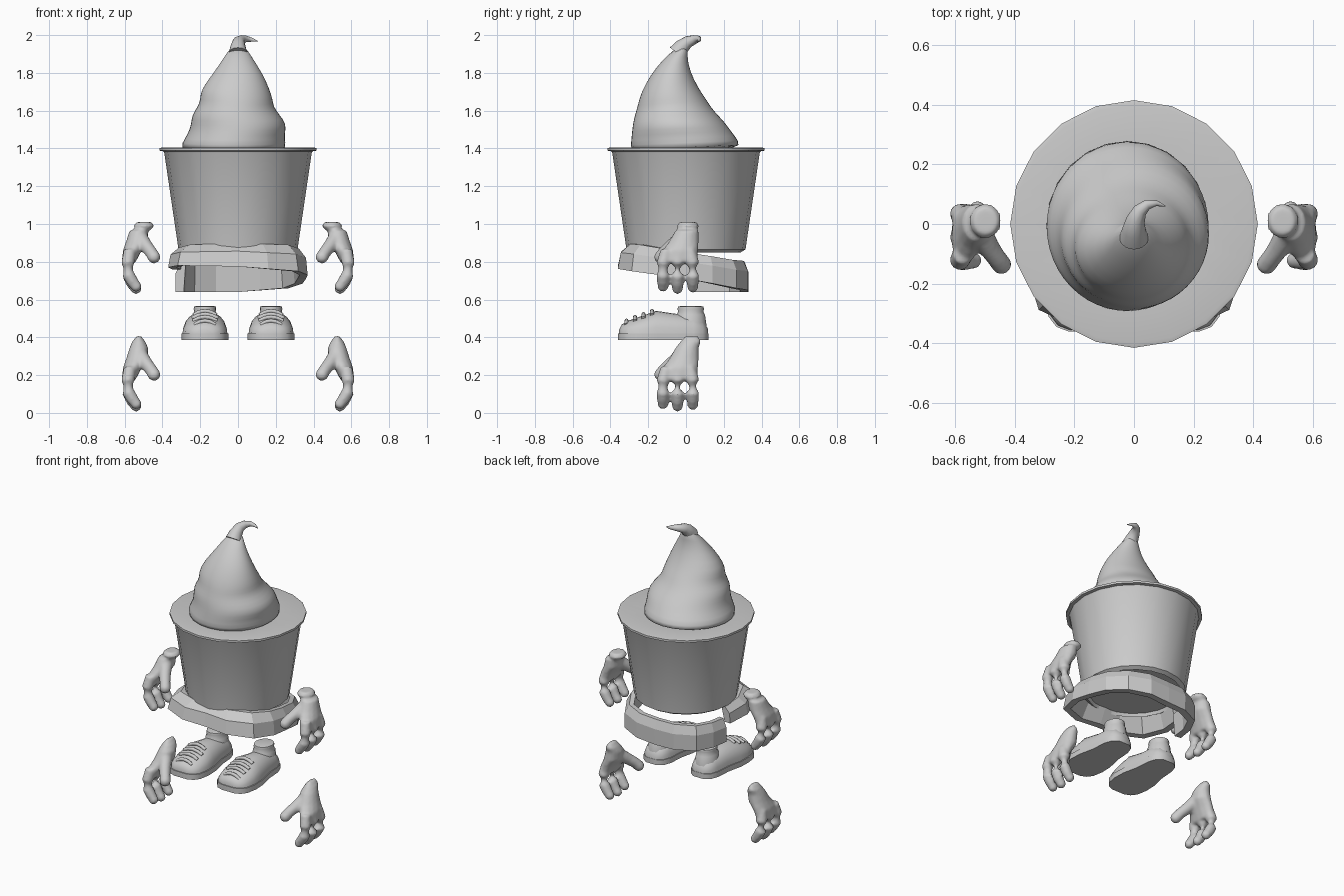
import bpy, bmesh
from math import sin, cos, pi, radians
from mathutils import Vector

cube = bpy.data.objects.get("Cube")
if cube:
    bpy.data.objects.remove(cube, do_unlink=True)

grey = bpy.data.materials.new("light_grey")
grey.use_nodes = True
grey.diffuse_color = (0.6, 0.6, 0.6, 1)
grey.node_tree.nodes["Principled BSDF"].inputs["Base Color"].default_value = (0.6, 0.6, 0.6, 1)


def finish(bm, name, angle=40):
    """Turn a bmesh into a shaded object; angle 0 keeps it faceted."""
    bmesh.ops.recalc_face_normals(bm, faces=bm.faces)
    mesh = bpy.data.meshes.new(name)
    bm.to_mesh(mesh)
    bm.free()
    mesh.materials.append(grey)
    obj = bpy.data.objects.new(name, mesh)
    bpy.context.collection.objects.link(obj)
    if angle:
        bpy.ops.object.select_all(action="DESELECT")
        obj.select_set(True)
        bpy.context.view_layer.objects.active = obj
        bpy.ops.object.shade_smooth_by_angle(angle=radians(angle))
    return obj


def loft(bm, rings, closed=True, caps=True):
    """Skin a list of point rings."""
    rows = [[bm.verts.new(p) for p in ring] for ring in rings]
    n = len(rows[0])
    for a, b in zip(rows, rows[1:]):
        for i in range(n if closed else n - 1):
            j = (i + 1) % n
            bm.faces.new((a[i], a[j], b[j], b[i]))
    if caps:
        bm.faces.new(rows[0])
        bm.faces.new(rows[-1])


def ellipse(x, y, z, rx, ry, n):
    return [(x + rx * cos(2 * pi * i / n), y + ry * sin(2 * pi * i / n), z) for i in range(n)]


def tube(bm, points, n=12):
    """Round tapering tube through (x, y, z, radius) points."""
    rings = []
    for k, p in enumerate(points):
        before, after = points[max(k - 1, 0)], points[min(k + 1, len(points) - 1)]
        turn = (Vector(after[:3]) - Vector(before[:3])).to_track_quat("Z", "Y")
        rings.append([Vector(p[:3]) + turn @ Vector(q) for q in ellipse(0, 0, 0, p[3], p[3], n)])
    loft(bm, rings)


def ball(bm, centre, radius):
    made = bmesh.ops.create_icosphere(bm, subdivisions=2, radius=radius)
    bmesh.ops.translate(bm, verts=made["verts"], vec=centre)


# Tapered cup with a thin rim and a recessed base
bm = bmesh.new()
profile = [(0.28, 0.87), (0.29, 0.85), (0.315, 0.865), (0.39, 1.375), (0.395, 1.385),
           (0.415, 1.388), (0.415, 1.402), (0.40, 1.406), (0.22, 1.395)]
loft(bm, [ellipse(0, 0, z, r, r, 20) for r, z in profile])
finish(bm, "cup", 30)

# Soft swirl: each row gives height, front, back, right and left limits
bm = bmesh.new()
rows = [(1.38, -.30, .30, -.31, .27), (1.43, -.295, .28, -.30, .25), (1.48, -.29, .24, -.265, .25),
        (1.53, -.285, .205, -.25, .26), (1.58, -.275, .155, -.245, .22), (1.62, -.262, .125, -.215, .19),
        (1.66, -.252, .10, -.20, .185), (1.71, -.237, .065, -.20, .17), (1.8, -.19, .02, -.13, .13),
        (1.88, -.125, .005, -.075, .075), (1.94, -.06, .015, -.038, .04)]
rings = []
for z, front, back, right, left in rows:
    ring = ellipse((right + left) / 2, (front + back) / 2, z, (left - right) / 2, (back - front) / 2, 24)
    rings.append([(x, y, z + 0.012 * sin(2 * pi * i / 24)) for i, (x, y, z) in enumerate(ring)])
loft(bm, rings)
swirl = finish(bm, "swirl", 60)
swirl.modifiers.new("soften", "SUBSURF").levels = 1

# Curled tip of the swirl
bm = bmesh.new()
tube(bm, [(0, -.045, 1.905, .05), (0, -.02, 1.94, .04), (.005, .012, 1.965, .032),
          (.02, .045, 1.976, .024), (.045, .065, 1.98, .017), (.075, .07, 1.975, .01), (.105, .06, 1.967, .002)])
finish(bm, "swirl_tip", 60)

# Faceted collar: one spiral turn, angle, top radius, top height, foot radius, foot height
stations = [(175, .31, .86, .35, .76), (222, .35, .89, .43, .78), (270, .285, .90, .36, .775),
            (318, .36, .89, .43, .75), (360, .33, .85, .36, .71), (405, .35, .81, .38, .66),
            (450, .31, .80, .33, .64), (495, .35, .80, .37, .64), (532, .31, .79, .335, .64)]
dense = []
for a, b in zip(stations, stations[1:]):
    dense += [a, [(p + q) / 2 for p, q in zip(a, b)]]
dense.append(stations[-1])
bm = bmesh.new()
rings = []
for angle, top_r, top_z, foot_r, foot_z in dense:
    c, s = cos(radians(angle)), sin(radians(angle))
    mid_r, mid_z = foot_r * .65 + top_r * .35, foot_z * .35 + top_z * .65
    section = [(top_r - .03, top_z), (top_r, top_z), (mid_r + .008, mid_z), (foot_r, foot_z), (foot_r - .045, foot_z)]
    rings.append([(r * c, r * s, z) for r, z in section])
loft(bm, rings)
finish(bm, "collar", 0)


# Gloved hands: palm, three curled fingers and a thumb fused together
def hand(name, side, drop, cuffed):
    bm = bmesh.new()
    palm = [(.525, .005, .965, .05, .062), (.535, -.01, .91, .057, .078),
            (.56, -.03, .86, .05, .095), (.577, -.04, .80, .036, .10)]
    if cuffed:
        palm = [(.498, .01, 1.01, .04, .045), (.498, .01, .99, .055, .06), (.50, .01, .972, .042, .052)] + palm
    else:
        palm = [(.525, .03, 1.028, .012, .035), (.525, .025, 1.0, .035, .055)] + palm
    loft(bm, [ellipse(*p, 14) for p in palm])
    for y, low in ((-.122, .012), (-.045, 0), (.036, .008)):
        tube(bm, [(.572, y * .75 - .01, .86, .034), (.584, y, .79, .035), (.58, y, .73, .034),
                  (.56, y, .685 + low, .032), (.54, y, .658 + low, .028)])
        ball(bm, (.54, y, .658 + low), .03)
    tube(bm, [(.515, -.03, .92, .042), (.485, -.08, .88, .036), (.46, -.115, .85, .033), (.445, -.135, .825, .034)])
    ball(bm, (.445, -.135, .825), .035)
    for v in bm.verts:
        v.co.x *= side
        v.co.z -= drop
    obj = finish(bm, name, 60)
    fuse = obj.modifiers.new("fuse", "REMESH")
    fuse.mode, fuse.voxel_size, fuse.use_smooth_shade = "VOXEL", .009, True
    relax = obj.modifiers.new("relax", "SMOOTH")
    relax.factor, relax.iterations = .5, 4


# Laced shoes: flat sole, domed upper, ankle opening and lace bars
def shoe(label, side):
    cx = .175 * side
    outline = [(-.36, .045), (-.345, .085), (-.31, .112), (-.24, .125), (-.16, .122),
               (-.06, .10), (.04, .093), (.09, .075), (.118, .04)]
    loop = [(cx + w, y) for y, w in outline] + [(cx - w, y) for y, w in reversed(outline)]
    bm = bmesh.new()
    loft(bm, [[(x, y, z) for x, y in loop] for z in (.385, .42)])
    finish(bm, label + "_sole")

    bm = bmesh.new()
    heights = (.44, .468, .488, .512, .54, .525, .52, .49, .445)
    rings = []
    for (y, w), top in zip(outline, heights):
        arc = [pi * i / 12 for i in range(13)]
        rings.append([(cx + w * .96 * cos(a), y * .985, .41 + (top - .41) * sin(a) ** .8) for a in arc])
    loft(bm, rings)
    finish(bm, label + "_upper", 50)

    bm = bmesh.new()
    loft(bm, [ellipse(cx, .025, z, .06 * k, .07 * k, 16)
              for z, k in ((.46, 1.2), (.52, 1.08), (.535, .95), (.55, 1), (.562, .96), (.565, .8))])
    finish(bm, label + "_ankle", 50)

    bm = bmesh.new()
    for y, z, w in ((-.315, .488, .055), (-.27, .508, .064), (-.225, .523, .068), (-.18, .54, .06)):
        tube(bm, [(cx + w * t, y, z - .022 * t * t, .011) for t in (-1, -.5, 0, .5, 1)], 8)
    finish(bm, label + "_laces", 50)


for word, side in (("left", 1), ("right", -1)):
    hand("upper_" + word + "_hand", side, 0, True)
    hand("lower_" + word + "_hand", side, .622, False)
    shoe(word + "_shoe", side)
